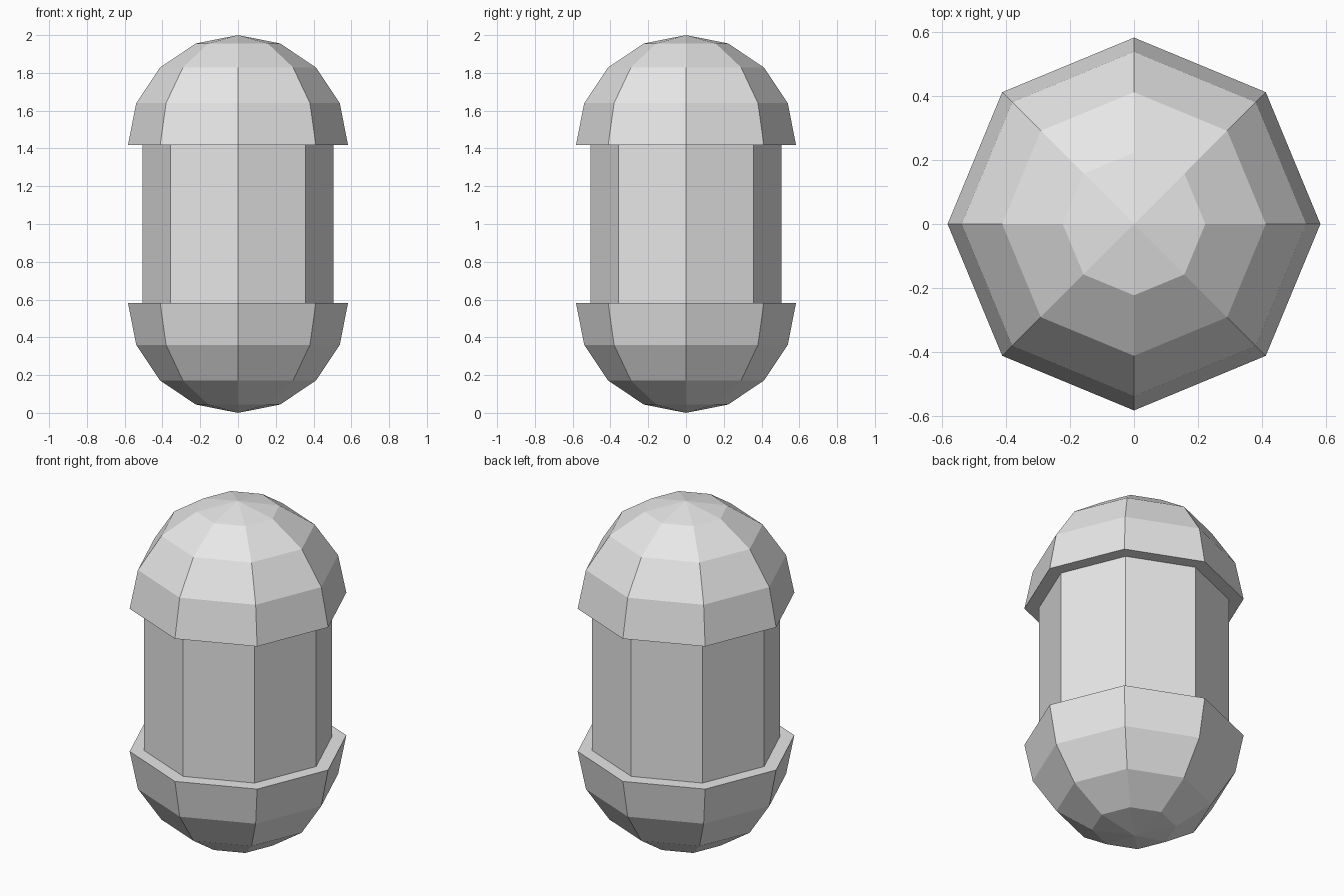
import bpy, bmesh, math

cube = bpy.data.objects.get("Cube")
if cube:
    bpy.data.objects.remove(cube, do_unlink=True)

SIDES = 8
CAP_RADIUS = 0.583
BODY_RADIUS = 0.506
HEIGHT = 2.0

# Single grey material
grey = bpy.data.materials.new("light_grey")
grey.use_nodes = True
colour = (0.8, 0.8, 0.8, 1)
grey.diffuse_color = colour
grey.node_tree.nodes["Principled BSDF"].inputs["Base Color"].default_value = colour


def finish(bm, name):
    bmesh.ops.recalc_face_normals(bm, faces=bm.faces)
    mesh = bpy.data.meshes.new(name)
    bm.to_mesh(mesh)
    bm.free()
    mesh.materials.append(grey)
    obj = bpy.data.objects.new(name, mesh)
    bpy.context.collection.objects.link(obj)
    return obj


def dome(name, base_z, direction):
    """Closed low-poly hemisphere whose flat side lies at base_z."""
    bm = bmesh.new()
    bmesh.ops.create_uvsphere(bm, u_segments=SIDES, v_segments=SIDES, radius=CAP_RADIUS)
    cut = bmesh.ops.bisect_plane(
        bm, geom=bm.verts[:] + bm.edges[:] + bm.faces[:], dist=0.0001,
        plane_co=(0, 0, 0), plane_no=(0, 0, -direction), clear_outer=True)
    rim = [e for e in cut["geom_cut"] if isinstance(e, bmesh.types.BMEdge)]
    if not rim:
        rim = [e for e in bm.edges if e.is_boundary]
    bmesh.ops.holes_fill(bm, edges=rim, sides=0)
    bmesh.ops.translate(bm, verts=bm.verts, vec=(0, 0, base_z))
    return finish(bm, name)


# Rounded end caps
dome("top_cap", HEIGHT - CAP_RADIUS, 1)
dome("bottom_cap", CAP_RADIUS, -1)

# Octagonal column between the caps, with corners on the axes
bm = bmesh.new()
ring = [bm.verts.new((BODY_RADIUS * math.cos(a), BODY_RADIUS * math.sin(a), CAP_RADIUS))
        for a in (math.tau * i / SIDES for i in range(SIDES))]
base = bm.faces.new(ring)
top = bmesh.ops.extrude_face_region(bm, geom=[base], use_keep_orig=True)
bmesh.ops.translate(bm, vec=(0, 0, HEIGHT - 2 * CAP_RADIUS),
                    verts=[v for v in top["geom"] if isinstance(v, bmesh.types.BMVert)])
finish(bm, "body")
